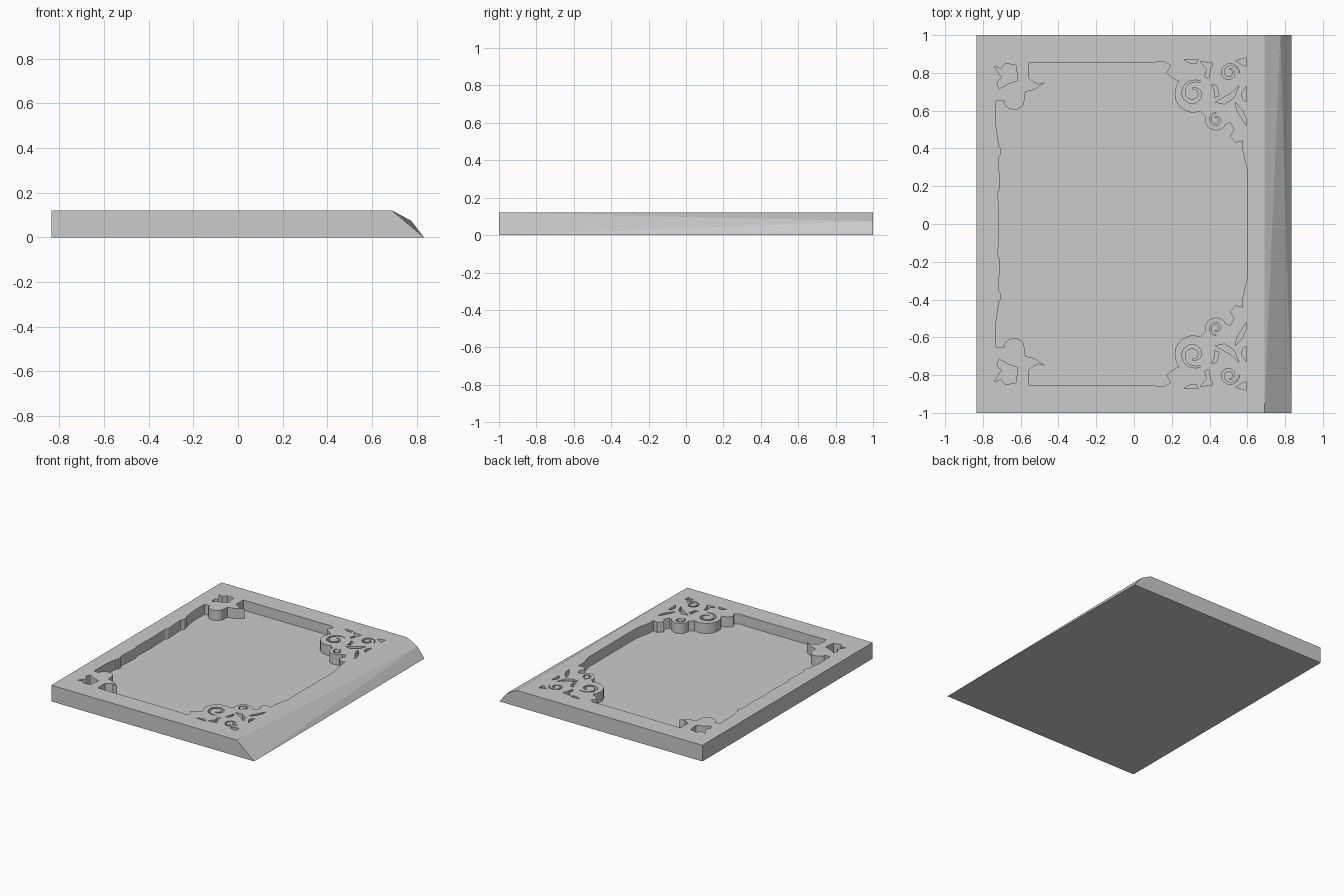
import bpy, bmesh, math
from mathutils import Vector

if "Cube" in bpy.data.objects:
    bpy.data.objects.remove(bpy.data.objects["Cube"])

TOP, FLOOR = 0.12, 0.045

stone = bpy.data.materials.new("plain grey")
stone.use_nodes = True
stone.diffuse_color = (0.6, 0.6, 0.6, 1)
stone.node_tree.nodes["Principled BSDF"].inputs["Base Color"].default_value = (0.6, 0.6, 0.6, 1)


def make_object(name, bm):
    mesh = bpy.data.meshes.new(name)
    bmesh.ops.recalc_face_normals(bm, faces=bm.faces)
    bm.to_mesh(mesh)
    bm.free()
    ob = bpy.data.objects.new(name, mesh)
    bpy.context.scene.collection.objects.link(ob)
    mesh.materials.append(stone)
    return ob


def add_prism(bm, outline):
    """Upright cutter reaching from the pocket floor to above the slab."""
    face = bm.faces.new([bm.verts.new((x, y, FLOOR)) for x, y in outline])
    out = bmesh.ops.extrude_face_region(bm, geom=[face])["geom"]
    bmesh.ops.translate(bm, vec=(0, 0, 0.2), verts=[v for v in out if isinstance(v, bmesh.types.BMVert)])


def arc(cx, cy, r, start, end, n=8):
    """Points along a circular arc, angles in degrees."""
    steps = [math.radians(start + (end - start) * i / n) for i in range(n + 1)]
    return [(cx + r * math.cos(a), cy + r * math.sin(a)) for a in steps]


def spiral(cx, cy, r0, r1, start, turn, width, n=22):
    """Tapered ribbon winding in towards a centre."""
    outer, inner = [], []
    for i in range(n + 1):
        t = i / n
        a = math.radians(start + turn * t)
        r = r0 + (r1 - r0) * t
        w = width * (0.25 + 0.75 * math.sin(math.pi * t))
        outer.append((cx + r * math.cos(a), cy + r * math.sin(a)))
        inner.append((cx + (r - w) * math.cos(a), cy + (r - w) * math.sin(a)))
    return outer + inner[::-1]


# Slab: chamfered on the left edge, the chamfer swelling towards the back
bm = bmesh.new()
front = [(-0.835, 0), (-0.835, TOP), (0.69, TOP), (0.833, 0)]
back = front[:3] + [(0.775, 0.075), (0.833, 0)]
for y, profile in ((-1, front), (1, back)):
    for x, z in profile:
        bm.verts.new((x, y, z))
bmesh.ops.convex_hull(bm, input=bm.verts)
bmesh.ops.dissolve_limit(bm, angle_limit=0.002, verts=bm.verts, edges=bm.edges)
slab = make_object("slab", bm)

# Back half of the pocket outline, from the plain side round to the scrolled side
half = [(-0.715, 0.0), (-0.72, 0.17), (-0.708, 0.19), (-0.718, 0.35), (-0.705, 0.37),
        (-0.705, 0.4), (-0.715, 0.41), (-0.73, 0.52), (-0.73, 0.65), (-0.685, 0.65)]
half += arc(-0.635, 0.665, 0.06, 200, 330, 6)
half += [(-0.575, 0.7), (-0.53, 0.71), (-0.47, 0.75), (-0.51, 0.74), (-0.555, 0.77),
         (-0.555, 0.855), (0.1, 0.855), (0.16, 0.86), (0.195, 0.84), (0.17, 0.8), (0.2, 0.775)]
half += arc(0.315, 0.69, 0.1, 140, 290, 10)
half += arc(0.435, 0.555, 0.06, 165, 335, 8)
half += [(0.51, 0.535), (0.53, 0.5), (0.505, 0.465), (0.54, 0.43), (0.575, 0.44),
         (0.575, 0.39), (0.6, 0.28)]

# Small openings of the scrolled corners and the plain corners
openings = [
    spiral(0.315, 0.69, 0.075, 0.03, 60, 400, 0.02),
    spiral(0.435, 0.55, 0.04, 0.018, 90, 380, 0.011),
    spiral(0.505, 0.8, 0.055, 0.022, 0, 450, 0.014),
    [(0.265, 0.87), (0.34, 0.87), (0.33, 0.85), (0.3, 0.85)],
    [(0.35, 0.86), (0.42, 0.85), (0.405, 0.82), (0.395, 0.77), (0.375, 0.78), (0.385, 0.82)],
    [(0.54, 0.865), (0.595, 0.88), (0.595, 0.835), (0.575, 0.84)],
    [(0.595, 0.73), (0.57, 0.69), (0.575, 0.66), (0.595, 0.645)],
    [(0.595, 0.52), (0.595, 0.55), (0.575, 0.6), (0.535, 0.645), (0.545, 0.6)],
    [(0.43, 0.645), (0.48, 0.635), (0.53, 0.67), (0.555, 0.73), (0.51, 0.69)],
    [(0.41, 0.74), (0.43, 0.7), (0.425, 0.67), (0.45, 0.68), (0.44, 0.73)],
    [(-0.74, 0.835), (-0.705, 0.82), (-0.68, 0.85), (-0.625, 0.84), (-0.615, 0.76),
     (-0.66, 0.745), (-0.715, 0.715), (-0.725, 0.75), (-0.7, 0.775)],
]

# One cutter for the pocket and all openings, mirrored front to back
bm = bmesh.new()
mirrored = [(x, -y) for x, y in half[:0:-1]]
add_prism(bm, half + mirrored)
for outline in openings:
    add_prism(bm, outline)
    add_prism(bm, [(x, -y) for x, y in outline])
bmesh.ops.triangulate(bm, faces=bm.faces)
cutter = make_object("pocket_cutter", bm)
cutter.hide_render = True

# Cut the relief and keep only the finished slab
cut = slab.modifiers.new("relief", "BOOLEAN")
cut.operation = "DIFFERENCE"
cut.solver = "EXACT"
cut.object = cutter
bpy.context.view_layer.update()
graph = bpy.context.evaluated_depsgraph_get()
finished = bpy.data.meshes.new_from_object(slab.evaluated_get(graph))
slab.modifiers.clear()
slab.data = finished
bpy.data.objects.remove(cutter)
slab.name = "framed_panel"
